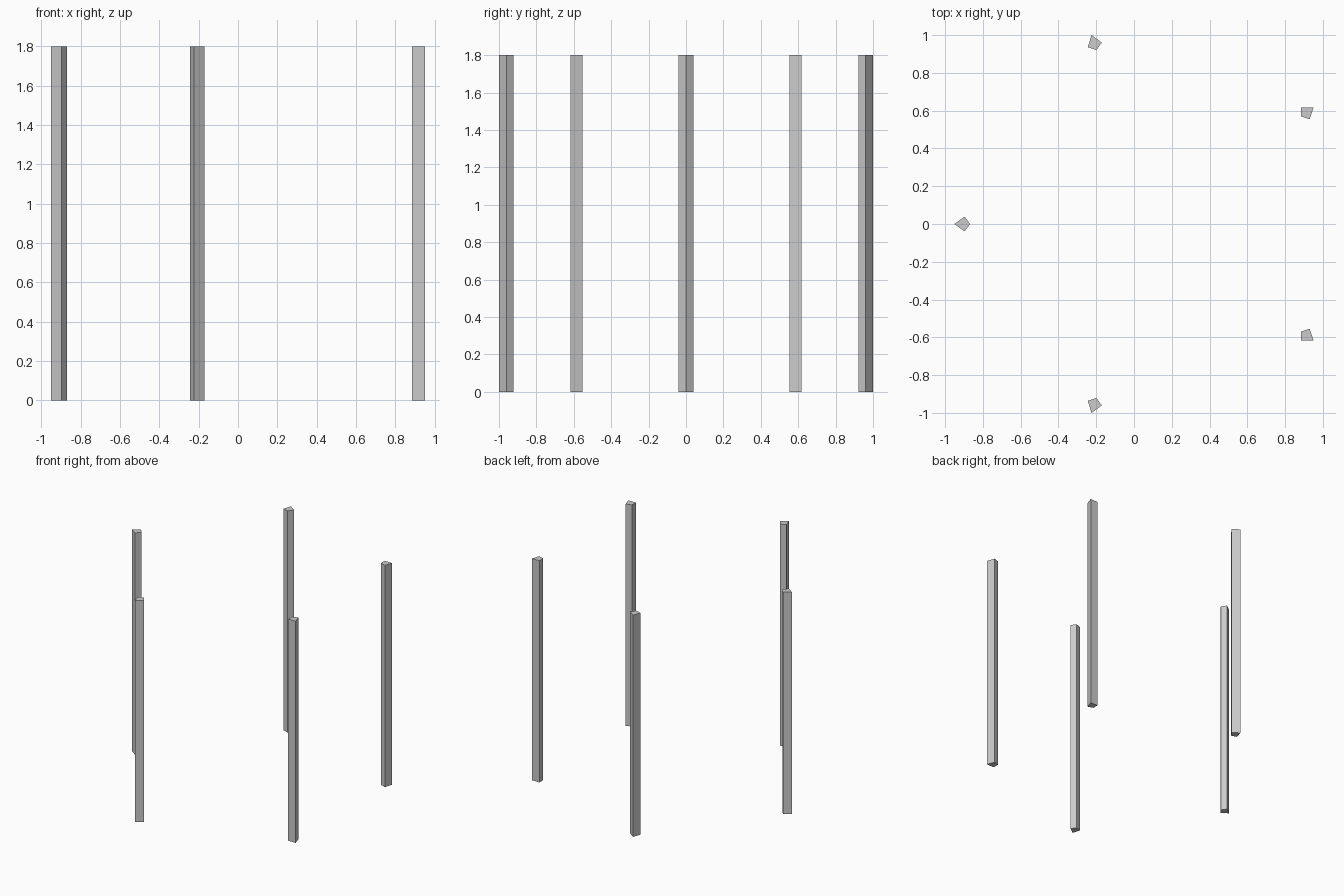
import bpy
import math
from mathutils import Matrix

if "Cube" in bpy.data.objects:
    bpy.data.objects.remove(bpy.data.objects["Cube"])

COUNT = 5
RADIUS = 1 / math.sin(math.radians(72))             # outer tips reach y = +-1
CENTRE_X = RADIUS * (1 - math.cos(math.radians(36))) / 2
HEIGHT = 1.8
EDGE = 0.067                                        # outer edge length of a post

# Kite cross-section: 72 degree outer tip, right angles at both sides
HALF = math.radians(36)
side_r, side_w = RADIUS - EDGE * math.cos(HALF), EDGE * math.sin(HALF)
kite = [(RADIUS, 0), (side_r, side_w), (RADIUS - EDGE / math.cos(HALF), 0), (side_r, -side_w)]


def add_post(name, angle):
    turn = Matrix.Rotation(angle, 4, 'Z')
    move = Matrix.Translation((CENTRE_X, 0, 0))
    verts = [(x, y, z) for z in (0, HEIGHT) for x, y in kite]
    faces = [(3, 2, 1, 0), (4, 5, 6, 7)]
    faces += [(i, (i + 1) % 4, (i + 1) % 4 + 4, i + 4) for i in range(4)]
    mesh = bpy.data.meshes.new(name)
    mesh.from_pydata(verts, [], faces)
    mesh.transform(move @ turn)
    mesh.update()
    bpy.context.collection.objects.link(bpy.data.objects.new(name, mesh))


# Five posts on the corners of a regular pentagon pointing to -x
for i in range(COUNT):
    add_post(f"post_{i + 1}", math.pi + i * math.tau / COUNT)
